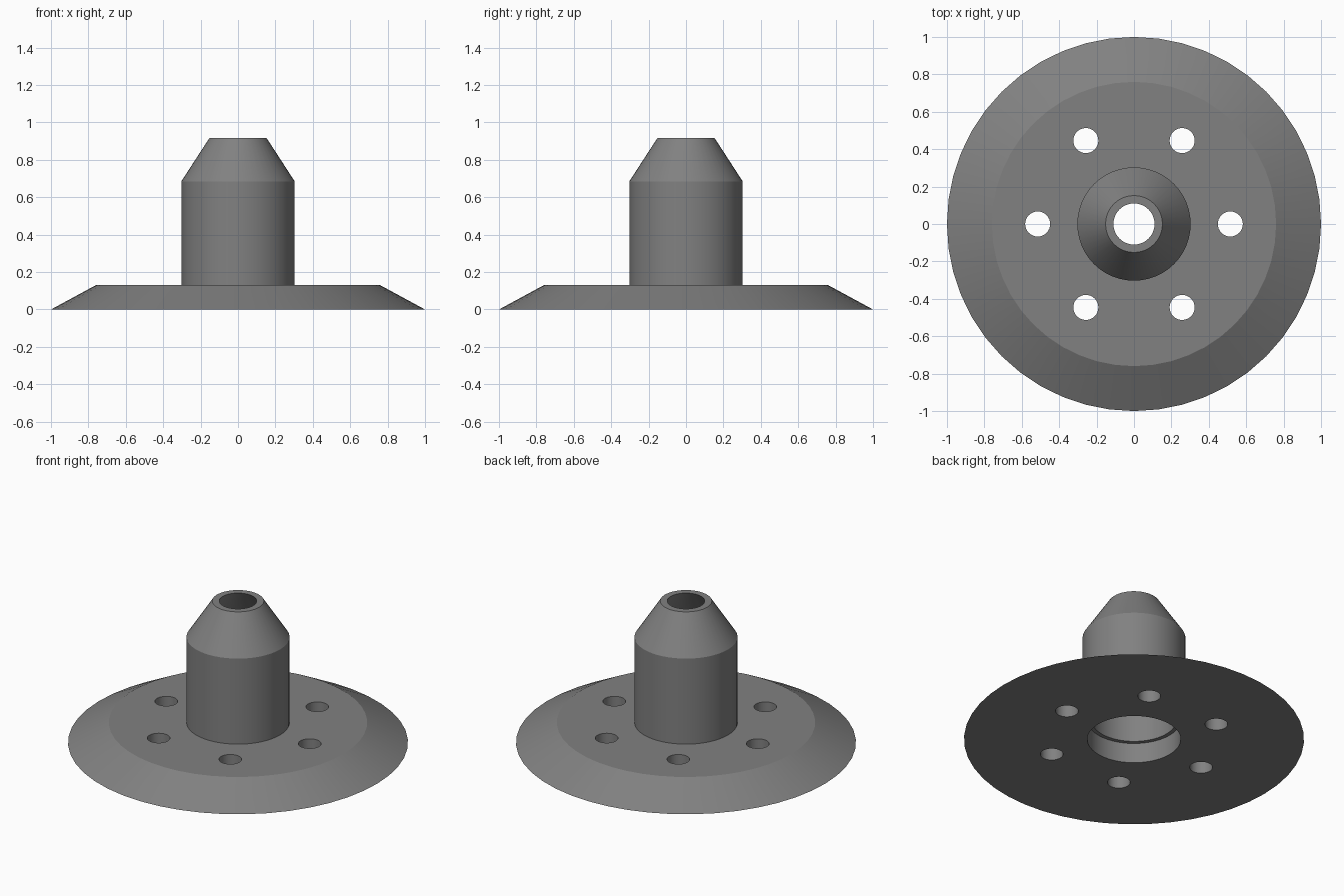
import bpy
import bmesh
import math

if "Cube" in bpy.data.objects:
    bpy.data.objects.remove(bpy.data.objects["Cube"])

SEGMENTS = 48

grey = bpy.data.materials.new("mid grey")
grey.diffuse_color = (0.22, 0.22, 0.22, 1)
grey.use_nodes = True
grey.node_tree.nodes["Principled BSDF"].inputs["Base Color"].default_value = grey.diffuse_color


def revolve(name, profile):
    """Spin a closed (radius, height) profile around the z axis."""
    bm = bmesh.new()
    rings = []
    for i in range(SEGMENTS):
        a = 2 * math.pi * i / SEGMENTS
        rings.append([bm.verts.new((r * math.cos(a), r * math.sin(a), z)) for r, z in profile])
    n = len(profile)
    for i in range(SEGMENTS):
        a, b = rings[i], rings[(i + 1) % SEGMENTS]
        for j in range(n):
            k = (j + 1) % n
            bm.faces.new((a[j], b[j], b[k], a[k]))
    bmesh.ops.recalc_face_normals(bm, faces=bm.faces)
    mesh = bpy.data.meshes.new(name)
    bm.to_mesh(mesh)
    bm.free()
    mesh.materials.append(grey)
    obj = bpy.data.objects.new(name, mesh)
    bpy.context.collection.objects.link(obj)
    return obj


def smooth(obj):
    bpy.ops.object.select_all(action='DESELECT')
    obj.select_set(True)
    bpy.context.view_layer.objects.active = obj
    bpy.ops.object.shade_smooth_by_angle(angle=math.radians(20))


# Flange: flat disc with a wide sloping rim and a central opening
flange = revolve("flange", [(0.275, 0), (1.0, 0), (0.76, 0.13), (0.275, 0.13)])

# Hub: hollow tube with a tapered nose
hub = revolve("hub", [(0.25, 0.13), (0.303, 0.13), (0.303, 0.685), (0.152, 0.918),
                      (0.11, 0.918), (0.25, 0.685)])

# Six bolt holes drilled through the flange
bm = bmesh.new()
for i in range(6):
    a = math.pi / 3 * i
    hole = bmesh.ops.create_cone(bm, cap_ends=True, segments=32, radius1=0.067,
                                 radius2=0.067, depth=0.4)
    bmesh.ops.translate(bm, verts=hole["verts"],
                        vec=(0.515 * math.cos(a), 0.515 * math.sin(a), 0.07))
drill_mesh = bpy.data.meshes.new("bolt_hole_cutter")
bm.to_mesh(drill_mesh)
bm.free()
drill_mesh.materials.append(grey)
drill = bpy.data.objects.new("bolt_hole_cutter", drill_mesh)
bpy.context.collection.objects.link(drill)
drill.hide_render = True

cut = flange.modifiers.new("bolt_holes", 'BOOLEAN')
cut.operation = 'DIFFERENCE'
cut.solver = 'EXACT'
cut.object = drill
bpy.context.view_layer.objects.active = flange
bpy.ops.object.modifier_apply(modifier=cut.name)
bpy.data.objects.remove(drill)

for part in (flange, hub):
    smooth(part)
